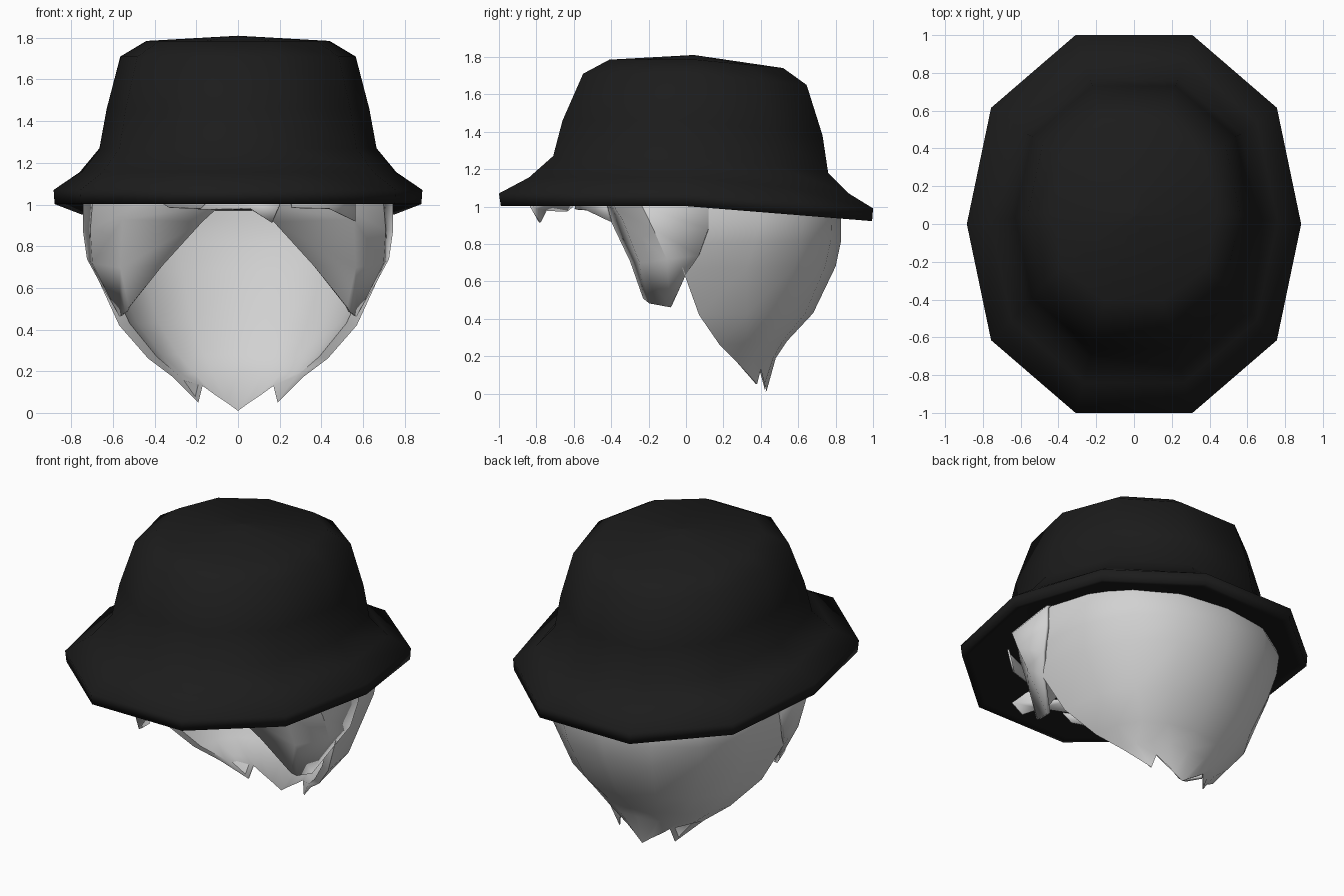
import bpy, bmesh, math

if "Cube" in bpy.data.objects:
    bpy.data.objects.remove(bpy.data.objects["Cube"])


def material(name, v):
    m = bpy.data.materials.new(name)
    m.diffuse_color = (v, v, v, 1)
    m.use_nodes = True
    m.node_tree.nodes["Principled BSDF"].inputs["Base Color"].default_value = m.diffuse_color
    return m


BLACK = material("black felt", 0.0115)
GREY = material("pale grey hair", 0.64)


def make(name, verts, faces, mat, angle=60, thick=0, mirror=False):
    me = bpy.data.meshes.new(name)
    me.from_pydata(verts, [], faces)
    bm = bmesh.new()
    bm.from_mesh(me)
    bmesh.ops.remove_doubles(bm, verts=bm.verts, dist=1e-4)
    bmesh.ops.recalc_face_normals(bm, faces=bm.faces)
    bm.to_mesh(me)
    bm.free()
    me.materials.append(mat)
    me.shade_smooth()
    me.set_sharp_from_angle(angle=math.radians(angle))
    ob = bpy.data.objects.new(name, me)
    bpy.context.scene.collection.objects.link(ob)
    if mirror:
        ob.modifiers.new("mirror", 'MIRROR').use_mirror_merge = False
    if thick:
        s = ob.modifiers.new("thickness", 'SOLIDIFY')
        s.thickness, s.offset = thick, 0
    return ob


def grid(rows, closed=False):
    n = len(rows[0])
    verts = [p for r in rows for p in r]
    faces = []
    for i in range(len(rows) - 1):
        for j in range(n if closed else n - 1):
            k = (j + 1) % n
            faces.append((i * n + j, i * n + k, (i + 1) * n + k, (i + 1) * n + j))
    return verts, faces


# Ten-sided ring: half width, front y, back y, height, drop toward the back
QUARTER = [(1, 0), (.855, .615), (.35, 1)]
DECAGON = (QUARTER + [(-x, y) for x, y in QUARTER[::-1]]
           + [(-x, -y) for x, y in QUARTER[1:]] + [(x, -y) for x, y in QUARTER[:0:-1]])


def ring(w, yf, yb, z, drop):
    mid, half = (yf + yb) / 2, (yb - yf) / 2
    return [(w * x, mid + half * y, z - drop * max(y, 0)) for x, y in DECAGON]


# Bucket hat: crown, flared brim, lip and shallow underside
hat = [(.001, .04, .042, 1.81, 0), (.44, -.41, .52, 1.785, .045), (.565, -.55, .645, 1.71, .06),
       (.63, -.66, .73, 1.46, .08), (.665, -.71, .76, 1.27, .09), (.76, -.84, .87, 1.155, .085),
       (.885, -1, 1, 1.07, .08), (.88, -.99, .995, 1.002, .08), (.84, -.94, .945, 1.01, .08),
       (.70, -.74, .78, 1.035, .07), (.001, .0, .002, 1.04, .03)]
v, f = grid([ring(*r) for r in hat], closed=True)
make("bucket_hat", v, f, BLACK, angle=110)

# Back hair rows: edge x, y, z, middle y, z, inner inset and inner middle y
curtain = [(.70, .10, 1.06, .79, 1.02, .05, .67), (.735, .08, .93, .83, .93, .05, .67),
           (.725, .03, .80, .83, .82, .05, .66), (.685, -.02, .67, .80, .68, .05, .62),
           (.57, .07, .42, .68, .43, .05, .54), (.43, .18, .26, .54, .28, .04, .46),
           (.31, .27, .17, .48, .19, .025, .41)]


def arc(xe, ye, ze, yb, zb):
    row = []
    for j in range(9):
        t = math.pi * (j / 8 - .5)
        c = math.cos(t) ** .9
        row.append((xe * math.copysign(abs(math.sin(t)) ** .9, t),
                    ye + (yb - ye) * c, ze + (zb - ze) * c))
    return row


rows = []
for xe, ye, ze, yb, zb, inset, yi in curtain:
    inside = arc(xe - inset, ye + .01, ze + .01, yi, zb)
    rows.append(arc(xe, ye, ze, yb, zb) + inside[::-1])
# Jagged lower tips
side = [(.19, .38, .05), (.17, .40, .13), (.115, .41, .09), (.055, .42, .05)]
tips = [(-x, y, z) for x, y, z in side] + [(0, .43, .01)] + side[::-1]
rows.append(tips + [(x, y - .006, z) for x, y, z in tips[::-1]])
v, f = grid(rows, closed=True)
make("back_hair", v, f, GREY, angle=50)

# Swept side locks, from the parting round to the ear
lock = [[(.06, -.42, 1.06), (.48, -.38, 1.06), (.64, -.30, 1.06), (.69, .12, 1.06)],
        [(.08, -.42, 1.0), (.50, -.37, .99), (.69, -.23, 1.0), (.735, .12, 1.0)],
        [(.17, -.39, .92), (.55, -.33, .93), (.70, -.17, .88), (.735, .12, .88)],
        [(.36, -.29, .71), (.56, -.24, .70), (.69, -.10, .72), (.715, .07, .74)],
        [(.52, -.22, .51), (.535, -.19, .485), (.56, -.08, .465), (.66, .0, .64)]]
v, f = grid(lock)
make("side_lock", v, f, GREY, angle=35, thick=.02, mirror=True)

# Small fringe wisps peeking out under the front brim
v = [(-.12, -.62, 1.06), (.15, -.66, 1.06), (.20, -.83, 1.0), (.165, -.78, .915), (.06, -.75, .98),
     (-.18, -.64, .975), (-.40, -.55, 1.05)]
f = [(0, 1, 2, 4), (2, 3, 4), (0, 4, 5), (0, 5, 6)]
make("fringe_wisp", v, f, GREY, angle=30, thick=.012)
v = [(.24, -.58, 1.06), (.56, -.44, 1.06), (.56, -.40, .92), (.44, -.53, .98), (.26, -.59, .985)]
make("fringe_tip_right", v, [(0, 1, 3, 4), (1, 2, 3)], GREY, angle=30, thick=.012)
v = [(-.42, -.66, 1.04), (-.12, -.78, 1.04), (-.18, -.76, .98), (-.33, -.72, .985)]
make("fringe_tip_left", v, [(0, 1, 2, 3)], GREY, angle=30, thick=.012)
